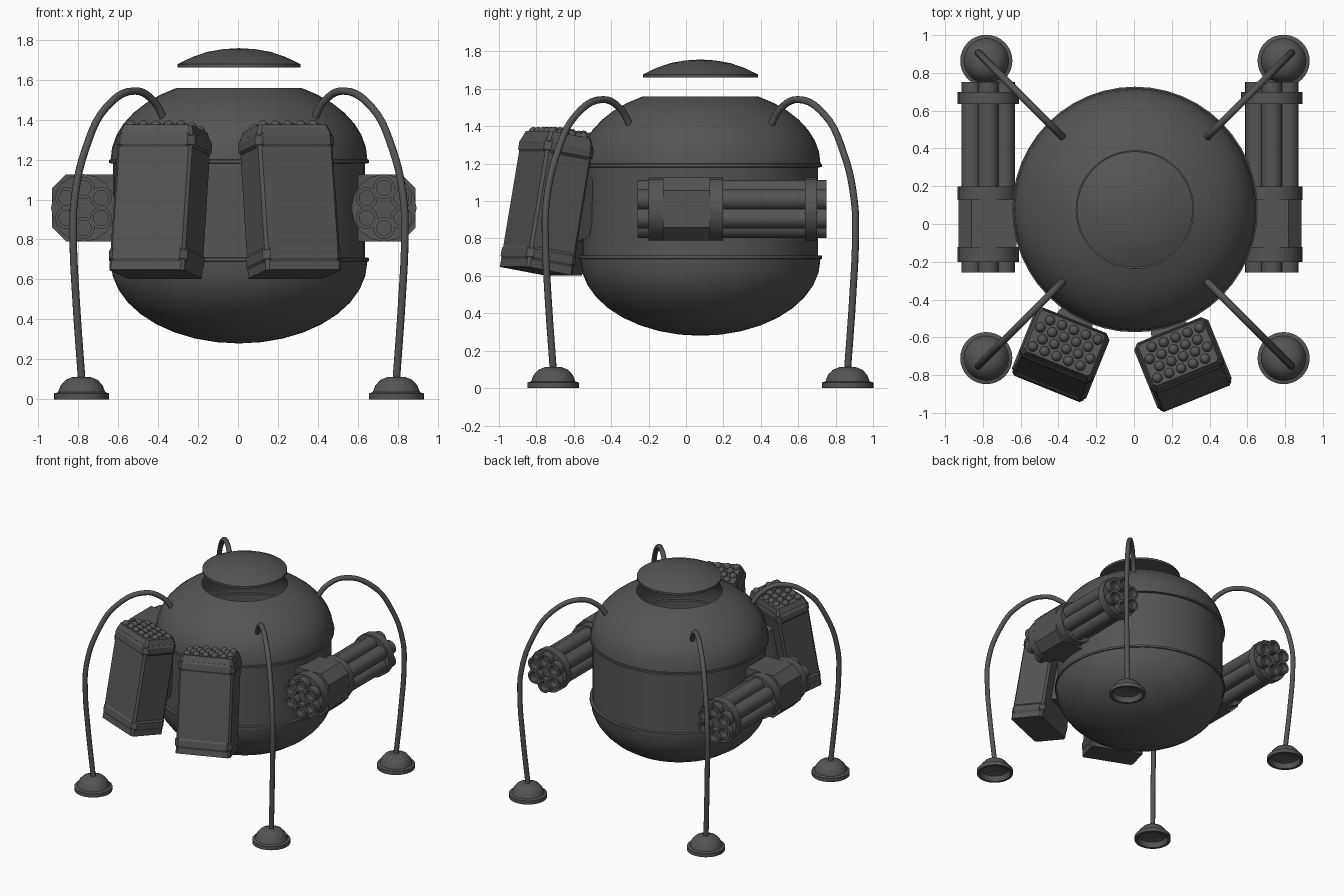
import bpy, bmesh
from math import sin, cos, pi, radians
from mathutils import Matrix, Vector

if "Cube" in bpy.data.objects:
    bpy.data.objects.remove(bpy.data.objects["Cube"])

CX, CY = 0.005, 0.077  # body axis
DARK = bpy.data.materials.new("dark_grey")
DARK.diffuse_color = (0.09, 0.09, 0.09, 1)
DARK.use_nodes = True
DARK.node_tree.nodes["Principled BSDF"].inputs["Base Color"].default_value = DARK.diffuse_color


def finish(name, bm, smooth=True, mat=None):
    bmesh.ops.remove_doubles(bm, verts=bm.verts, dist=1e-5)
    bmesh.ops.recalc_face_normals(bm, faces=bm.faces)
    me = bpy.data.meshes.new(name)
    bm.to_mesh(me)
    bm.free()
    me.materials.append(DARK)
    ob = bpy.data.objects.new(name, me)
    bpy.context.collection.objects.link(ob)
    if mat:
        ob.matrix_world = mat
    if smooth:
        bpy.ops.object.select_all(action='DESELECT')
        ob.select_set(True)
        bpy.context.view_layer.objects.active = ob
        bpy.ops.object.shade_smooth_by_angle(angle=radians(35))
    return ob


def lathe(bm, profile, mat, segs):
    """Revolve (radius, height) points about local z, then place by mat."""
    rings = []
    for r, z in profile:
        n = 1 if r == 0 else segs
        rings.append([bm.verts.new(mat @ Vector((r * cos(2 * pi * i / segs), r * sin(2 * pi * i / segs), z)))
                      for i in range(n)])
    for a, b in zip(rings, rings[1:]):
        for i in range(segs):
            j = (i + 1) % segs
            f = [a[i % len(a)], a[j % len(a)], b[j % len(b)], b[i % len(b)]]
            f = list(dict.fromkeys(f))
            if len(f) > 2:
                bm.faces.new(f)


def loft(bm, sections):
    """Capped skin between equal-length point loops."""
    loops = [[bm.verts.new(p) for p in s] for s in sections]
    n = len(loops[0])
    for a, b in zip(loops, loops[1:]):
        for i in range(n):
            j = (i + 1) % n
            bm.faces.new((a[i], a[j], b[j], b[i]))
    bm.faces.new(loops[0])
    bm.faces.new(loops[-1])


def chamfer_rect(w, d, c, z):
    x, y = w / 2, d / 2
    return [(x, c - y, z), (x, y - c, z), (x - c, y, z), (c - x, y, z),
            (-x, y - c, z), (-x, c - y, z), (c - x, -y, z), (x - c, -y, z)]


# Body: two domes with lips around a narrower waist, open at the top
N = 9
low = [(0.642 * sin(pi / 2 * i / N), 0.69 - 0.41 * cos(pi / 2 * i / N)) for i in range(N + 1)]
A = radians(61)
up = [(0.642 * cos(A * i / 7), 1.2 + 0.41 * sin(A * i / 7)) for i in range(8)]
body = low + [(0.65, 0.692), (0.65, 0.708), (0.63, 0.71), (0.63, 1.18), (0.65, 1.182), (0.65, 1.198)] + up
bm = bmesh.new()
lathe(bm, body, Matrix.Translation((CX, CY, 0)), 48)
finish("body_shell", bm)

# Floating lid above the opening
bm = bmesh.new()
lathe(bm, [(0, 1.66), (0.307, 1.66), (0.307, 1.677), (0.235, 1.712), (0.16, 1.738), (0.08, 1.752), (0, 1.757)],
      Matrix.Translation((CX, CY, 0)), 48)
finish("lid", bm)

# Four bent legs with hollow cup feet
path = [(0.37, 1.39), (0.425, 1.49), (0.52, 1.543), (0.665, 1.46), (0.765, 1.26),
        (0.823, 1.0), (0.829, 0.8), (0.815, 0.5), (0.787, 0.1)]
foot = [(0, 0.07), (0.105, 0.04), (0.118, 0), (0.138, 0), (0.138, 0.03), (0.118, 0.036),
        (0.105, 0.07), (0.08, 0.098), (0.045, 0.112), (0, 0.114)]
for sx, sy, tag in ((-1, -1, "front_left"), (1, -1, "front_right"), (-1, 1, "back_left"), (1, 1, "back_right")):
    cu = bpy.data.curves.new(tag + "_leg", 'CURVE')
    cu.dimensions = '3D'
    cu.bevel_depth = 0.019
    cu.bevel_resolution = 3
    cu.resolution_u = 5
    cu.use_fill_caps = True
    cu.materials.append(DARK)
    sp = cu.splines.new('BEZIER')
    sp.bezier_points.add(len(path) - 1)
    for bp, (d, z) in zip(sp.bezier_points, path):
        bp.co = (CX + sx * d, CY + sy * d, z)
        bp.handle_left_type = bp.handle_right_type = 'AUTO'
    leg = bpy.data.objects.new(tag + "_leg", cu)
    bpy.context.collection.objects.link(leg)
    bpy.ops.object.select_all(action='DESELECT')
    leg.select_set(True)
    bpy.context.view_layer.objects.active = leg
    bpy.ops.object.convert(target='MESH')
    bpy.ops.object.shade_smooth_by_angle(angle=radians(40))
    bm = bmesh.new()
    lathe(bm, foot, Matrix.Translation((CX + sx * 0.787, CY + sy * 0.787, 0)), 32)
    finish(tag + "_foot", bm)

# Rotary guns: six barrels, three clamp bands and a mounting block each
R, BR = 0.1, 0.0545
Y0, Y1 = -0.258, 0.752
barrel = [(0, Y0 + 0.05), (0.037, Y0 + 0.05), (0.037, Y0), (BR, Y0), (BR, Y1), (0.037, Y1), (0.037, Y1 - 0.05), (0, Y1 - 0.05)]
ALONG_Y = Matrix.Rotation(-pi / 2, 4, 'X')
for gx, side, tag in ((-0.772, -1, "left"), (0.73, 1, "right")):
    centre = Vector((gx, 0, 0.958))
    spots = [Vector((R * cos(pi / 2 + k * pi / 3), 0, R * sin(pi / 2 + k * pi / 3))) for k in range(6)]
    bm = bmesh.new()
    for s in spots:
        lathe(bm, barrel, Matrix.Translation(centre + s) @ ALONG_Y, 24)
    finish(tag + "_gun_barrels", bm)
    # bands are rounded rings wrapped around the barrels
    outline = [centre + Vector((0.163 * cos(k * pi / 8), 0, 0.169 * sin(k * pi / 8))) for k in range(16)]
    bm = bmesh.new()
    for a, b in ((-0.2, -0.123), (0.128, 0.198), (0.635, 0.7)):
        loft(bm, [[p + Vector((0, y, 0)) for p in outline] for y in (a, b)])
    finish(tag + "_gun_bands", bm)
    block = [(-0.15, -0.168), (0.088, -0.168), (0.158, -0.098), (0.158, 0.098), (0.088, 0.168), (-0.15, 0.168)]
    bm = bmesh.new()
    loft(bm, [[centre + Vector((side * x, y, z)) for x, z in block] for y in (-0.124, 0.129)])
    finish(tag + "_gun_block", bm, False)

# Rocket pods: leaning boxes with two rims, rounded rocket tips and a bracket
for pos, yaw, tag in (((-0.388, -0.69, 0.99), -22, "left"), ((0.259, -0.742, 0.99), 22, "right")):
    mat = Matrix.Translation(pos) @ Matrix.Rotation(radians(yaw), 4, 'Z') @ Matrix.Rotation(radians(-10), 4, 'X')
    bm = bmesh.new()
    loft(bm, [chamfer_rect(w, d, 0.015, z) for w, d, z in
              ((0.405, 0.27, -0.37), (0.402, 0.267, 0.325), (0.37, 0.24, 0.37))])
    finish(tag + "_pod_case", bm, False, mat)
    bm = bmesh.new()
    for s in (-1, 1):
        loft(bm, [chamfer_rect(w, d, 0.03, s * z) for w, d, z in
                  ((0.405, 0.27, 0.255), (0.424, 0.286, 0.268), (0.424, 0.286, 0.312), (0.405, 0.27, 0.328))])
    finish(tag + "_pod_rims", bm, False, mat)
    bm = bmesh.new()
    for row in range(4):
        for col in range(5):
            x = (col - 2) * 0.068 + (0.017 if row % 2 else -0.017)
            bmesh.ops.create_uvsphere(bm, u_segments=16, v_segments=10, radius=0.027,
                                      matrix=Matrix.Translation((x, (row - 1.5) * 0.055, 0.37)))
    finish(tag + "_pod_rockets", bm, True, mat)
    bm = bmesh.new()
    loft(bm, [[(x, y, z) for x, z in ((-w, -h), (w, -h), (w, h), (-w, h))]
              for y, w, h in ((0.12, 0.1, 0.18), (0.17, 0.1, 0.18), (0.24, 0.08, 0.14))])
    finish(tag + "_pod_bracket", bm, False, mat)
